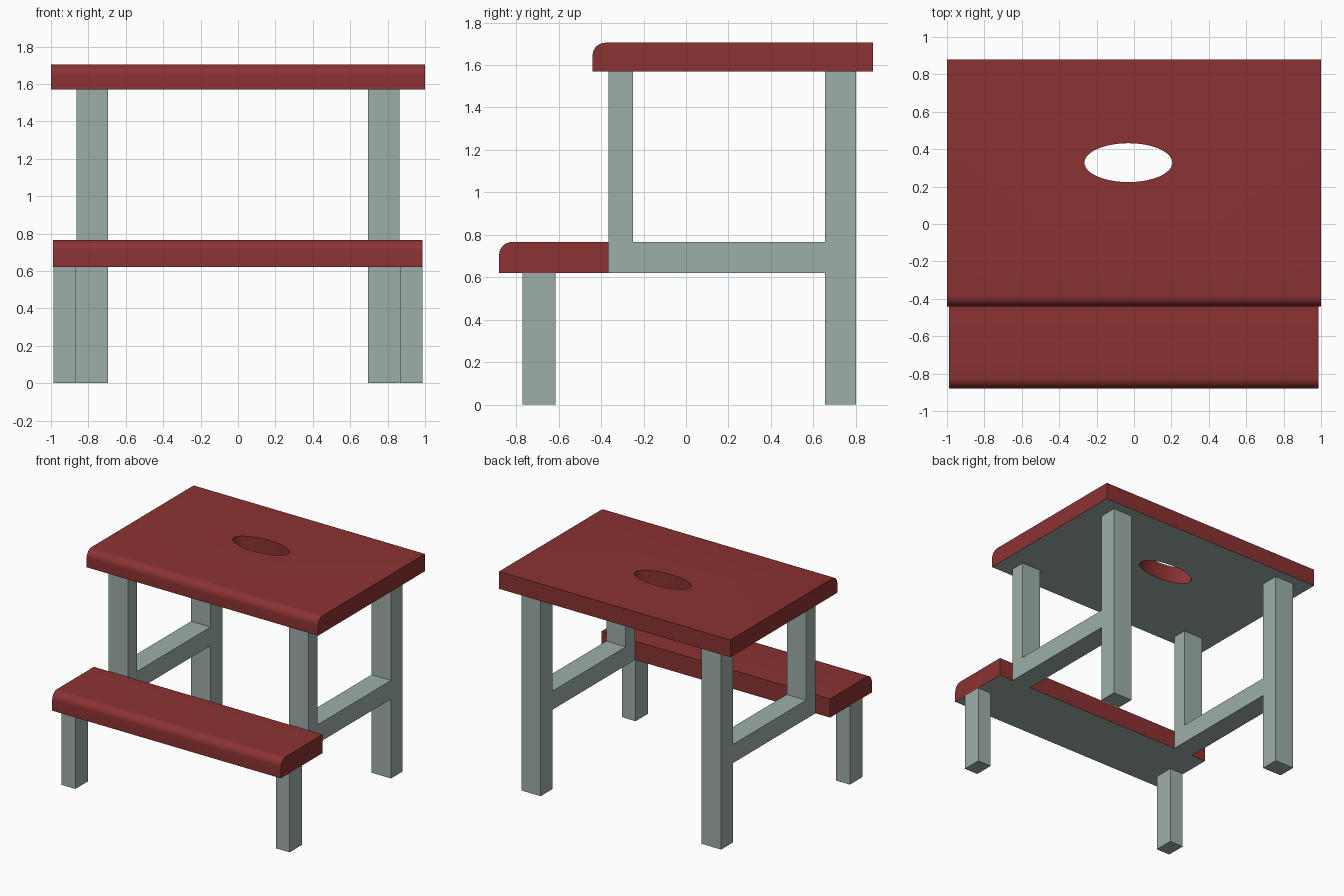
import bpy, bmesh
from math import sin, cos, pi

if "Cube" in bpy.data.objects:
    bpy.data.objects.remove(bpy.data.objects["Cube"])


def material(name, rgb):
    m = bpy.data.materials.new(name)
    m.diffuse_color = (*rgb, 1)
    m.use_nodes = True
    m.node_tree.nodes["Principled BSDF"].inputs["Base Color"].default_value = m.diffuse_color
    return m


RED = material("red_paint", (0.26, 0.032, 0.032))
GREEN = material("grey_green_paint", (0.34, 0.43, 0.395))


def extrude(name, outline, vec, mats):
    """Extrude a flat outline of 3D points into a solid object."""
    bm = bmesh.new()
    face = bm.faces.new([bm.verts.new(p) for p in outline])
    geom = bmesh.ops.extrude_face_region(bm, geom=[face])["geom"]
    bmesh.ops.translate(bm, vec=vec, verts=[g for g in geom if isinstance(g, bmesh.types.BMVert)])
    bmesh.ops.recalc_face_normals(bm, faces=bm.faces)
    me = bpy.data.meshes.new(name)
    bm.to_mesh(me)
    bm.free()
    for m in mats:
        me.materials.append(m)
    ob = bpy.data.objects.new(name, me)
    bpy.context.collection.objects.link(ob)
    return ob


def activate(ob):
    bpy.ops.object.select_all(action='DESELECT')
    ob.select_set(True)
    bpy.context.view_layer.objects.active = ob


def board(name, x0, x1, y0, y1, z0, z1, r=0.06, n=8):
    """Red board with a rounded top front edge and a grey-green underside."""
    arc = [(x0, y0 + r - r * cos(a), z1 - r + r * sin(a))
           for a in (pi / 2 * i / n for i in range(n + 1))]
    ob = extrude(name, [(x0, y0, z0), *arc, (x0, y1, z1), (x0, y1, z0)],
                 (x1 - x0, 0, 0), [RED, GREEN])
    for p in ob.data.polygons:
        if p.normal.z < -0.9:
            p.material_index = 1
    return ob


def mirrored(name, profile, x0, x1):
    """Extrude a side profile (y, z) between x0 and x1, mirrored to the left."""
    ob = extrude(name, [(x0, y, z) for y, z in profile], (x1 - x0, 0, 0), [GREEN])
    ob.modifiers.new("mirror", 'MIRROR')
    return ob


# Boards
seat = board("seat", -1, 1, -0.44, 0.88, 1.57, 1.705)
step = board("step", -0.99, 0.986, -0.88, -0.365, 0.62, 0.766)

# Oval hand hole through the seat
hole = extrude("hole_cutter",
               [(-0.03 + 0.235 * cos(2 * pi * i / 48), 0.328 + 0.104 * sin(2 * pi * i / 48), 1.4)
                for i in range(48)], (0, 0, 0.5), [RED])
hole.hide_render = True
cut = seat.modifiers.new("hand_hole", 'BOOLEAN')
cut.object = hole
cut.operation = 'DIFFERENCE'
cut.solver = 'EXACT'
activate(seat)
bpy.ops.object.modifier_apply(modifier=cut.name)
bpy.data.objects.remove(hole)

for ob in (seat, step):
    activate(ob)
    bpy.ops.object.shade_smooth_by_angle(angle=pi / 6)

# Side frames: back leg, rail and seat post in one outline
mirrored("side_frame",
         [(0.80, 0), (0.80, 1.57), (0.655, 1.57), (0.655, 0.766), (-0.25, 0.766),
          (-0.25, 1.57), (-0.365, 1.57), (-0.365, 0.62), (0.655, 0.62), (0.655, 0)],
         0.696, 0.864)

# Short legs under the step
mirrored("front_leg", [(-0.77, 0), (-0.615, 0), (-0.615, 0.62), (-0.77, 0.62)], 0.866, 0.986)
